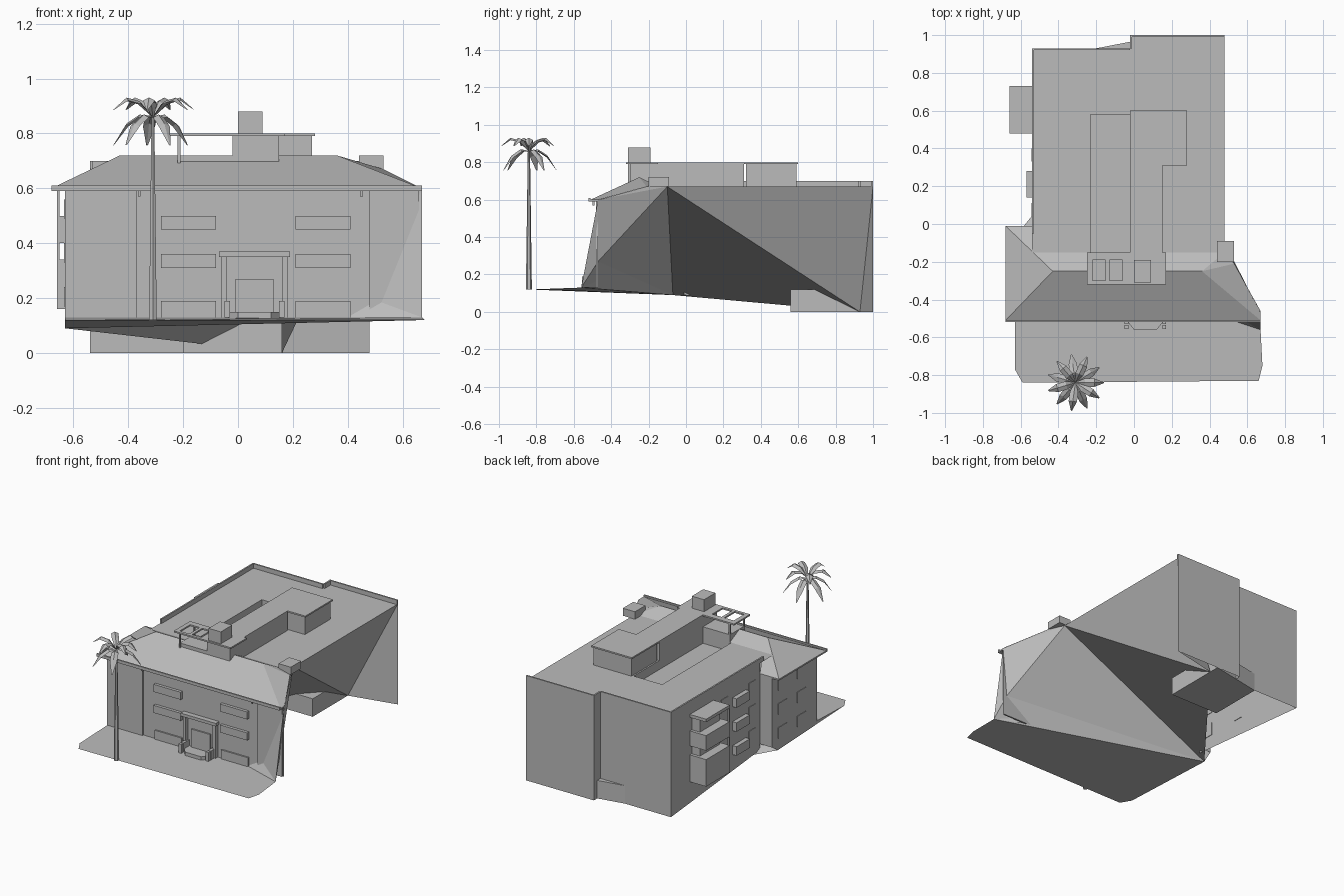
import bpy, math
from mathutils import Vector, Matrix

if "Cube" in bpy.data.objects:
    bpy.data.objects.remove(bpy.data.objects["Cube"], do_unlink=True)

grey = bpy.data.materials.new("plaster_grey")
grey.use_nodes = True
grey.diffuse_color = (.5, .5, .5, 1)
grey.node_tree.nodes["Principled BSDF"].inputs["Base Color"].default_value = grey.diffuse_color

# Shared levels and wall lines
BASE, EAVE, ROOF, PARAPET, RIDGE, SLAB = .13, .6, .67, .7, .72, .8
WEST, EAST, STEP, BACK, REAR = -.54, .48, -.02, .93, 1
WING_WEST, WING_EAST, WING_BACK, FRONT = -.63, .67, -.01, -.47
EAVE_WEST, EAVE_FRONT, RIDGE_Y, JOIN = -.68, -.51, -.25, -.15
COURT_WEST, COURT_BACK, COURT_FLOOR = -.23, .58, .61
HOUSE_FRONT, HOUSE_BACK, HOUSE_EAST, CORRIDOR_EAST = .31, .6, .28, .15
THIN = .01


def sheet(name, verts, faces):
    mesh = bpy.data.meshes.new(name)
    mesh.from_pydata(verts, [], faces)
    mesh.materials.append(grey)
    part = bpy.data.objects.new(name, mesh)
    bpy.context.collection.objects.link(part)


def patches(name, *outlines):
    """Flat faces, each given by its own corner points."""
    verts, faces = [], []
    for outline in outlines:
        faces.append(range(len(verts), len(verts) + len(outline)))
        verts.extend(outline)
    sheet(name, verts, faces)


def level(outline, z):
    return [(x, y, z) for x, y in outline]


def rectangle(x, y):
    return [(x[False], y[False]), (x[True], y[False]), (x[True], y[True]), (x[False], y[True])]


def walls(name, path, bottom, top):
    patches(name, *[((*a, bottom), (*b, bottom), (*b, top), (*a, top))
                    for a, b in zip(path, path[1:])])


def prism(name, outline, bottom, top):
    sides = [((*a, bottom), (*b, bottom), (*b, top), (*a, top))
             for a, b in zip(outline, outline[1:] + outline[:1])]
    patches(name, level(reversed(outline), bottom), level(outline, top), *sides)


def box(name, x, y, z):
    prism(name, rectangle(x, y), *z)


def span(start, size):
    return (start, start + size)


def around(centre, half):
    return (centre - half, centre + half)


# Corners of the sloping sheets that close the east side and the underside
apex = (EAST, -.1, ROOF)
rear_foot = (.16, BACK, 0)
root = (WING_WEST, -.07, .09)
bend = (.64, FRONT, .27)
foot = (WING_EAST, -.56, BASE)
corner = (WING_EAST, FRONT, EAVE)
rear_top, rear_base = (EAST, REAR, ROOF), (EAST, REAR, 0)
hip_low, hip_high = (WING_EAST, -.46, EAVE), (.53, -.21, ROOF)
patches("east_sheets",
        (apex, rear_top, rear_foot), (rear_top, rear_base, rear_foot),
        (apex, rear_foot, root), (apex, root, bend), (bend, root, foot),
        (bend, foot, corner), (apex, bend, corner), (apex, corner, hip_high))

# Main block: stepped back wall and west wall rising with the slope
walls("back_walls", [(EAST, REAR), (STEP, REAR), (STEP, BACK), (WEST, BACK)], 0, ROOF)
patches("west_wall", [(WEST, BACK, 0), (WEST, BACK, ROOF),
                      (WEST, WING_BACK, ROOF), (WEST, WING_BACK, .09)])
prism("rear_basement", [(-.2, .56), (.16, .56), (.16, REAR), (-.2, BACK)], 0, .12)

# Flat roof around a sunken court
court = rectangle((COURT_WEST, STEP), (JOIN, COURT_BACK))
patches("main_roof",
        level(rectangle((WEST, COURT_WEST), (JOIN, BACK)), ROOF),
        level(rectangle((COURT_WEST, STEP), (COURT_BACK, BACK)), ROOF),
        level(rectangle((STEP, EAST), (JOIN, REAR)), ROOF))
walls("court_walls", court + court[:1], COURT_FLOOR, ROOF)
patches("court_floor", level(court, COURT_FLOOR))

# Parapets
rim = (ROOF, PARAPET)
box("west_parapet", span(WEST, THIN), (-.05, BACK), rim)
box("back_parapet_west", (WEST, STEP), (BACK - THIN, BACK), rim)
box("back_parapet_step", span(STEP, THIN), (BACK, REAR), rim)
box("back_parapet_east", (STEP, EAST), (REAR - THIN, REAR), rim)
box("east_roof_block", (.44, .53), (-.2, -.09), (ROOF, RIDGE))

# Ground in front with its sloping underside
front_edge = [(WING_WEST, -.77, .12), (-.59, -.84, .12), (.66, -.83, .12), (.68, -.75, .12), foot]
patches("ground",
        [(WING_WEST, FRONT, BASE), *front_edge, (.4, FRONT, BASE)],
        [*reversed(front_edge), root],
        [(WING_WEST, FRONT, BASE), front_edge[0], root],
        [(.4, FRONT, BASE), foot, bend])

# Front wing walls
walls("wing_walls", [(WEST, WING_BACK), (WING_WEST, WING_BACK), (WING_WEST, FRONT),
                     (WING_EAST, FRONT)], BASE, EAVE)
patches("wing_west_footing", [(WING_WEST, WING_BACK, BASE), root, (WING_WEST, FRONT, BASE)])
patches("wing_corner", [(EAST, FRONT, BASE), foot, corner])
for name, x in (("west_pier", (WING_WEST, -.37)), ("east_pier", (EAST, WING_EAST - THIN))):
    box(name, x, (FRONT - THIN, FRONT), (BASE, EAVE))

# Hipped roof over the wing, running into the flat roof
eave_sw, eave_nw = (EAVE_WEST, EAVE_FRONT, EAVE), (EAVE_WEST, WING_BACK, EAVE)
eave_se = (WING_EAST, EAVE_FRONT, EAVE)
ridge_w, ridge_e = (-.43, RIDGE_Y, RIDGE), (.36, RIDGE_Y, RIDGE)
valley_w, valley_e = (-.46, JOIN, ROOF), (EAST, JOIN, ROOF)
patches("hip_roof",
        (eave_sw, eave_se, ridge_e, ridge_w), (eave_nw, eave_sw, ridge_w),
        (eave_nw, ridge_w, valley_w, (WEST, WING_BACK, EAVE)),
        (ridge_w, ridge_e, valley_e, valley_w),
        (ridge_e, eave_se, hip_low, hip_high), (ridge_e, hip_high, valley_e))
gutter = around(EAVE, THIN)
box("front_eave", (EAVE_WEST, WING_EAST), (EAVE_FRONT, FRONT), (EAVE - THIN, EAVE))
box("west_eave", (EAVE_WEST, WING_WEST), (FRONT, WING_BACK), (EAVE - THIN, EAVE))
box("front_gutter", (EAVE_WEST, WING_EAST), span(EAVE_FRONT, -THIN), gutter)

# Roof house and corridor with overhanging slabs
top = (SLAB - THIN, SLAB)
storey = (ROOF, SLAB - THIN)
box("roof_corridor", (STEP, CORRIDOR_EAST), (JOIN, HOUSE_FRONT), storey)
box("roof_house", (STEP + THIN, HOUSE_EAST - THIN), (HOUSE_FRONT + THIN, HOUSE_BACK - THIN), storey)
box("house_slab", (STEP, HOUSE_EAST), (HOUSE_FRONT, HOUSE_BACK), top)
box("corridor_slab", (STEP, CORRIDOR_EAST), (JOIN, HOUSE_FRONT), top)

# Roof terrace with an open pergola
terrace = (-.3, JOIN)
box("terrace_base", (-.22, CORRIDOR_EAST), terrace, (ROOF, RIDGE))
box("terrace_room", (STEP, CORRIDOR_EAST), terrace, storey)
for x in ((-.25, -.22), (-.15, -.13), (-.06, .17)):
    box("pergola_slab", x, (-.32, JOIN), top)
for y in ((-.32, -.3), (-.19, JOIN)):
    box("pergola_beam", (-.25, .17), y, top)
    box("pergola_post", span(-.22, THIN), span(y[True] - THIN, THIN), storey)
box("vent_stack", (0, .09), (-.31, -.19), (SLAB, .88))

# Front window boxes, plinths and lamps
for x in (-.28, .21):
    for z in (.31, .45):
        box("front_window_box", span(x, .2), around(FRONT, .02), span(z, .05))
    box("front_plinth", span(x, .2), around(FRONT, THIN), (BASE, .19))
for x in (-.36, .45):
    box("eave_lamp", around(x, THIN / 2), span(-.5, THIN), (.57, EAVE))

# Entrance with portal, canopy and landing
middle = .06
box("portal_canopy", around(middle, .13), (-.505, FRONT), (.35, .37))
box("entrance_door", around(middle, .07), around(FRONT, THIN), (BASE, .27))
prism("entrance_landing", [(middle + side * half, y) for side, half, y in (
    (-1, .1, FRONT), (-1, .1, EAVE_FRONT), (-1, .06, -.56),
    (1, .06, -.56), (1, .1, EAVE_FRONT), (1, .1, FRONT))], .12, .15)
for side in (-1, 1):
    box("portal_pier", around(middle + side * .11, THIN), (-.495, FRONT), (BASE, .35))
    box("entrance_bollard", around(middle + side * .1, THIN), around(-.545, THIN), (BASE, .19))
    box("step_cheek", around(middle + side * .1, THIN), (-.53, FRONT), (BASE, .19))

# West wall: large balcony tower, small balconies and windows
tower_x, tower_y = (-.66, WEST), (.48, .73)
for name, z in (("balcony_lower", (.16, .34)), ("balcony_rail", (.4, .5)),
                ("balcony_canopy", (EAVE - THIN, EAVE + THIN))):
    box(name, tower_x, tower_y, z)
box("balcony_core", (-.6, WEST), (.5, .71), (.16, EAVE))
box("balcony_post", span(-.66, THIN), span(.48, THIN), (.34, EAVE))
for z in (.17, .33, .49):
    box("small_balcony", span(WEST, -.03), (.14, .28), span(z, .06))
    for y in (.04, .33):
        box("west_window", around(WEST, THIN / 3), span(y, .07), span(z, .09))
    for y in (-.16, -.36):
        box("wing_window", around(WING_WEST, THIN / 3), span(y, .09), span(z, .07))

# Palm: tapered trunk and folded fronds
tip = Vector((-.31, -.84, .86))
trunk_height = tip.z - .12
bpy.ops.mesh.primitive_cone_add(vertices=6, radius1=.016, radius2=.006, depth=trunk_height,
                                location=tip - Vector((0, 0, trunk_height / 2)))
trunk = bpy.context.object
trunk.name = "palm_trunk"
trunk.data.materials.append(grey)


def frond(angle, rise, droop):
    spin = Matrix.Rotation(angle, 3, "Z")
    rows = []
    for step in range(4):
        t = step / 3
        width = .003 + .022 * math.sin(math.pi * t)
        height = rise * math.sin(math.pi * t * .8) - droop * t * t
        rows.append([tip + spin @ Vector((.15 * t, side * width, height - abs(side) * width / 2))
                     for side in (-1, 0, 1)])
    patches("palm_frond", *[(a[k], a[k + 1], b[k + 1], b[k])
                            for a, b in zip(rows, rows[1:]) for k in (0, 1)])


count = 11
for i in range(count):
    raised = i % 2 == 0
    frond(i * math.tau / count, .08 if raised else .03, .02 if raised else .12)
